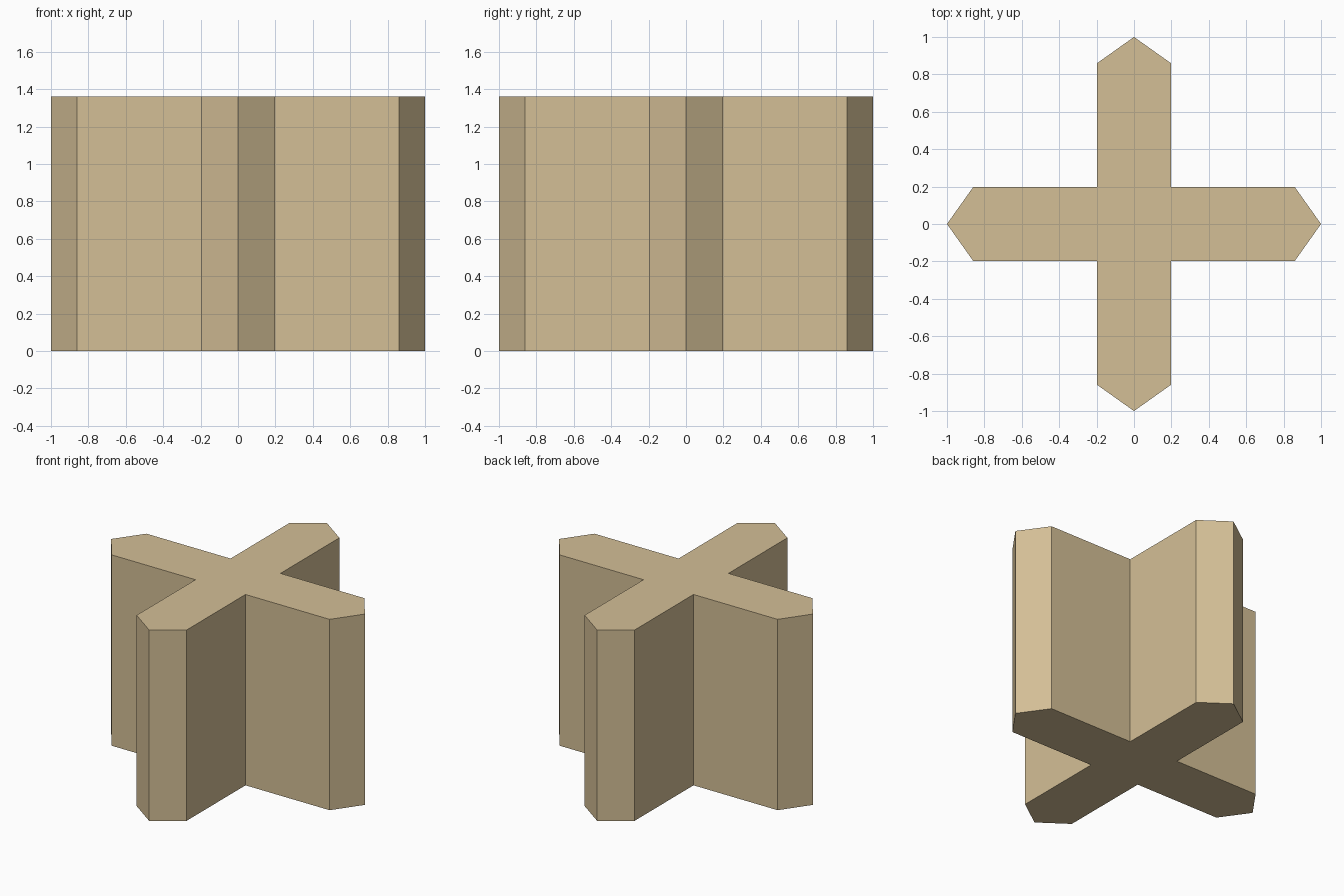
import bpy
import bmesh
from mathutils import Matrix, Vector

cube = bpy.data.objects.get("Cube")
if cube:
    bpy.data.objects.remove(cube, do_unlink=True)

HALF_WIDTH = 0.197
SHOULDER = 0.86
TIP = 1.0
HEIGHT = 1.36

# Sandy tan material
tan = bpy.data.materials.new("sandy tan")
tan.use_nodes = True
color = (0.658, 0.521, 0.305, 1)
tan.diffuse_color = color
tan.node_tree.nodes["Principled BSDF"].inputs["Base Color"].default_value = color

# One pointed arm plus its inner corner, turned four times around the centre
arm = [(HALF_WIDTH, -HALF_WIDTH), (SHOULDER, -HALF_WIDTH), (TIP, 0), (SHOULDER, HALF_WIDTH)]
outline = []
for quarter in range(4):
    for x, y in arm:
        for _ in range(quarter):
            x, y = -y, x
        outline.append((x, y, 0))

# Extrude the cross outline upward into a prism
bm = bmesh.new()
base = bm.faces.new([bm.verts.new(p) for p in outline])
result = bmesh.ops.extrude_face_region(bm, geom=[base], use_keep_orig=True)
top = [v for v in result["geom"] if isinstance(v, bmesh.types.BMVert)]
bmesh.ops.translate(bm, verts=top, vec=Vector((0, 0, HEIGHT)))
bmesh.ops.recalc_face_normals(bm, faces=bm.faces)

mesh = bpy.data.meshes.new("cross_pillar")
bm.to_mesh(mesh)
bm.free()
mesh.materials.append(tan)
pillar = bpy.data.objects.new("cross_pillar", mesh)
bpy.context.collection.objects.link(pillar)
